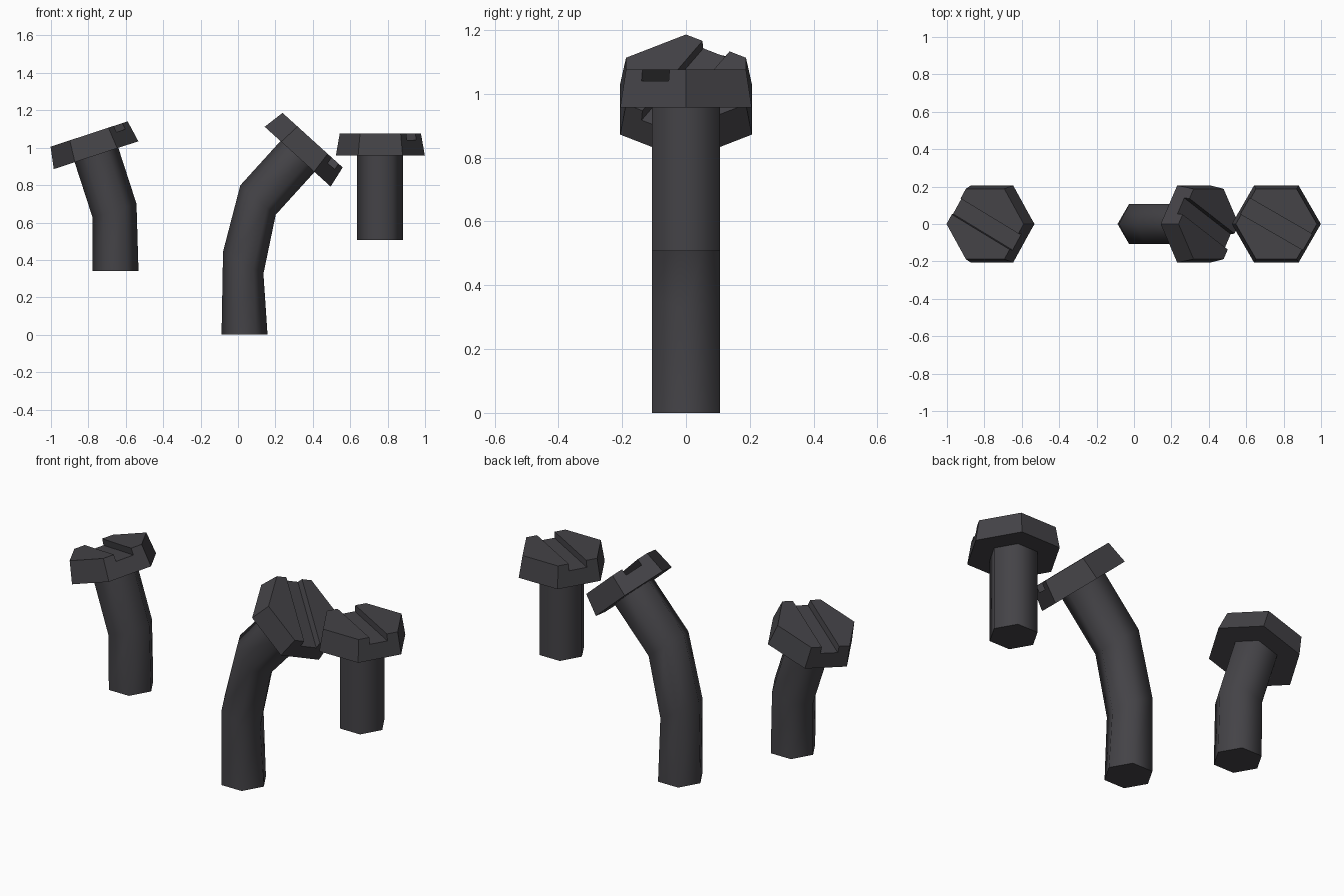
import bpy, bmesh, math
from mathutils import Vector, Matrix

if "Cube" in bpy.data.objects:
    bpy.data.objects.remove(bpy.data.objects["Cube"])

metal = bpy.data.materials.new("dark steel grey")
metal.diffuse_color = (0.058, 0.056, 0.063, 1)
metal.use_nodes = True
metal.node_tree.nodes["Principled BSDF"].inputs["Base Color"].default_value = metal.diffuse_color


def frame(x, z, tilt):
    """Placement in the xz plane; positive tilt leans towards -x."""
    return Matrix.Translation((x, 0, z)) @ Matrix.Rotation(math.radians(-tilt), 4, 'Y')


def hex_loft(name, rings):
    """Closed hexagonal tube through rings of (x, z, tilt, radius)."""
    bm = bmesh.new()
    loops = []
    for x, z, tilt, r in rings:
        m = frame(x, z, tilt)
        loops.append([bm.verts.new(m @ Vector((r * math.cos(a), r * math.sin(a), 0)))
                      for a in (i * math.pi / 3 for i in range(6))])
    for lo, hi in zip(loops, loops[1:]):
        for i in range(6):
            j = (i + 1) % 6
            bm.faces.new((lo[i], lo[j], hi[j], hi[i]))
    bm.faces.new(loops[0][::-1])
    bm.faces.new(loops[-1])
    bmesh.ops.recalc_face_normals(bm, faces=bm.faces)
    me = bpy.data.meshes.new(name)
    bm.to_mesh(me)
    bm.free()
    me.materials.append(metal)
    ob = bpy.data.objects.new(name, me)
    bpy.context.collection.objects.link(ob)
    return ob


def select(ob):
    bpy.ops.object.select_all(action='DESELECT')
    ob.select_set(True)
    bpy.context.view_layer.objects.active = ob


SHAFT_R, HEAD_R, HEAD_TOP_R, HEAD_H = 0.123, 0.238, 0.217, 0.119
SLOT_W, SLOT_DEPTH = 0.098, 0.036


def bolt(name, path, head):
    # shaft, with tilted rings at the bends
    shaft = hex_loft(name + "_shaft", [(x, z, t, SHAFT_R) for x, z, t in path])
    select(shaft)
    bpy.ops.object.shade_smooth_by_angle(angle=math.radians(65))

    # tapered hexagonal head
    cap = hex_loft(name + "_head", [(0, 0, 0, HEAD_R), (0, HEAD_H, 0, HEAD_TOP_R)])

    # driver slot cut across two opposite flats
    bpy.ops.mesh.primitive_cube_add(size=1)
    cutter = bpy.context.object
    cutter.name = "slot_cutter"
    cutter.hide_render = True
    cutter.data.materials.append(metal)
    cutter.data.transform(Matrix.Translation((0, 0, HEAD_H - SLOT_DEPTH + 0.1))
                          @ Matrix.Rotation(math.radians(-30), 4, 'Z')
                          @ Matrix.Diagonal((1, SLOT_W, 0.2, 1)))
    select(cap)
    mod = cap.modifiers.new("slot", 'BOOLEAN')
    mod.operation = 'DIFFERENCE'
    mod.solver = 'EXACT'
    mod.object = cutter
    bpy.ops.object.modifier_apply(modifier=mod.name)
    bpy.data.objects.remove(cutter)
    cap.data.transform(frame(*head))


bolt("left_bolt",
     [(-0.655, 0.342, 0), (-0.66, 0.663, 17.5), (-0.757, 0.962, 18.2)],
     (-0.759, 0.96, 18.2))
bolt("bent_bolt",
     [(0.035, 0.0, 0), (0.028, 0.385, -28.6), (0.107, 0.72, -39.7), (0.322, 0.957, -42)],
     (0.319, 0.952, -42.2))
bolt("straight_bolt",
     [(0.76, 0.507, 0), (0.76, 0.96, 0)],
     (0.761, 0.957, 0))
